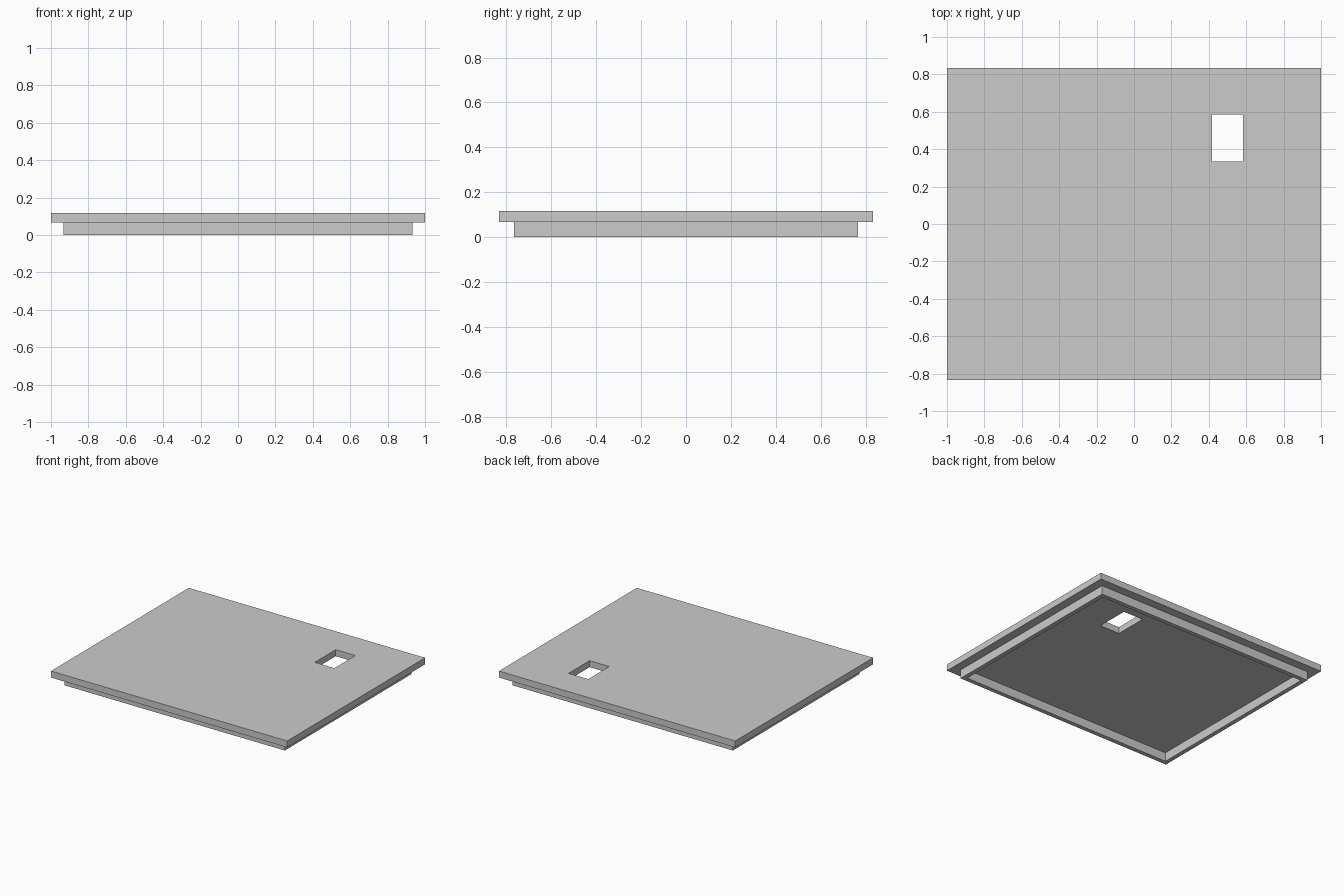
import bpy

# Remove the default cube only
if "Cube" in bpy.data.objects:
    bpy.data.objects.remove(bpy.data.objects["Cube"], do_unlink=True)

HALF_X, HALF_Y = 1.0, 0.8333    # lid half sizes
STEP = 0.0667                   # overhang of the lid past the rim, and rim height
WALL = 0.0333                   # rim wall thickness
TOP = 0.1167                    # total height

grey = bpy.data.materials.new("light_grey")
grey.use_nodes = True
colour = (0.6, 0.6, 0.6, 1.0)
grey.diffuse_color = colour
shader = next(n for n in grey.node_tree.nodes if n.type == "BSDF_PRINCIPLED")
shader.inputs["Base Color"].default_value = colour


def box(name, x, y, z):
    """Box spanning the given (low, high) ranges."""
    spans = (x, y, z)
    bpy.ops.mesh.primitive_cube_add(size=1, location=[(a + b) / 2 for a, b in spans])
    obj = bpy.context.object
    obj.name = name
    obj.scale = [b - a for a, b in spans]
    bpy.ops.object.transform_apply(location=False, rotation=False, scale=True)
    obj.data.materials.append(grey)
    return obj


def cut(target, cutter):
    """Subtract the cutter from the target and discard it."""
    cutter.hide_render = True
    mod = target.modifiers.new("cut", "BOOLEAN")
    mod.operation = "DIFFERENCE"
    mod.solver = "EXACT"
    mod.object = cutter
    bpy.context.view_layer.objects.active = target
    bpy.ops.object.modifier_apply(modifier=mod.name)
    bpy.data.objects.remove(cutter, do_unlink=True)


def centred(half):
    return (-half, half)


# Flat lid plate with a rectangular slot near the back left
plate = box("lid_plate", centred(HALF_X), centred(HALF_Y), (STEP, TOP))
cut(plate, box("slot_cutter", (0.4167, 0.5833), (0.3333, 0.5867), (0, 2 * TOP)))

# Open rectangular rim that locates the lid from below
rim_x, rim_y = HALF_X - STEP, HALF_Y - STEP
rim = box("locating_rim", centred(rim_x), centred(rim_y), (0, STEP))
cut(rim, box("rim_cutter", centred(rim_x - WALL), centred(rim_y - WALL), (-TOP, TOP)))
